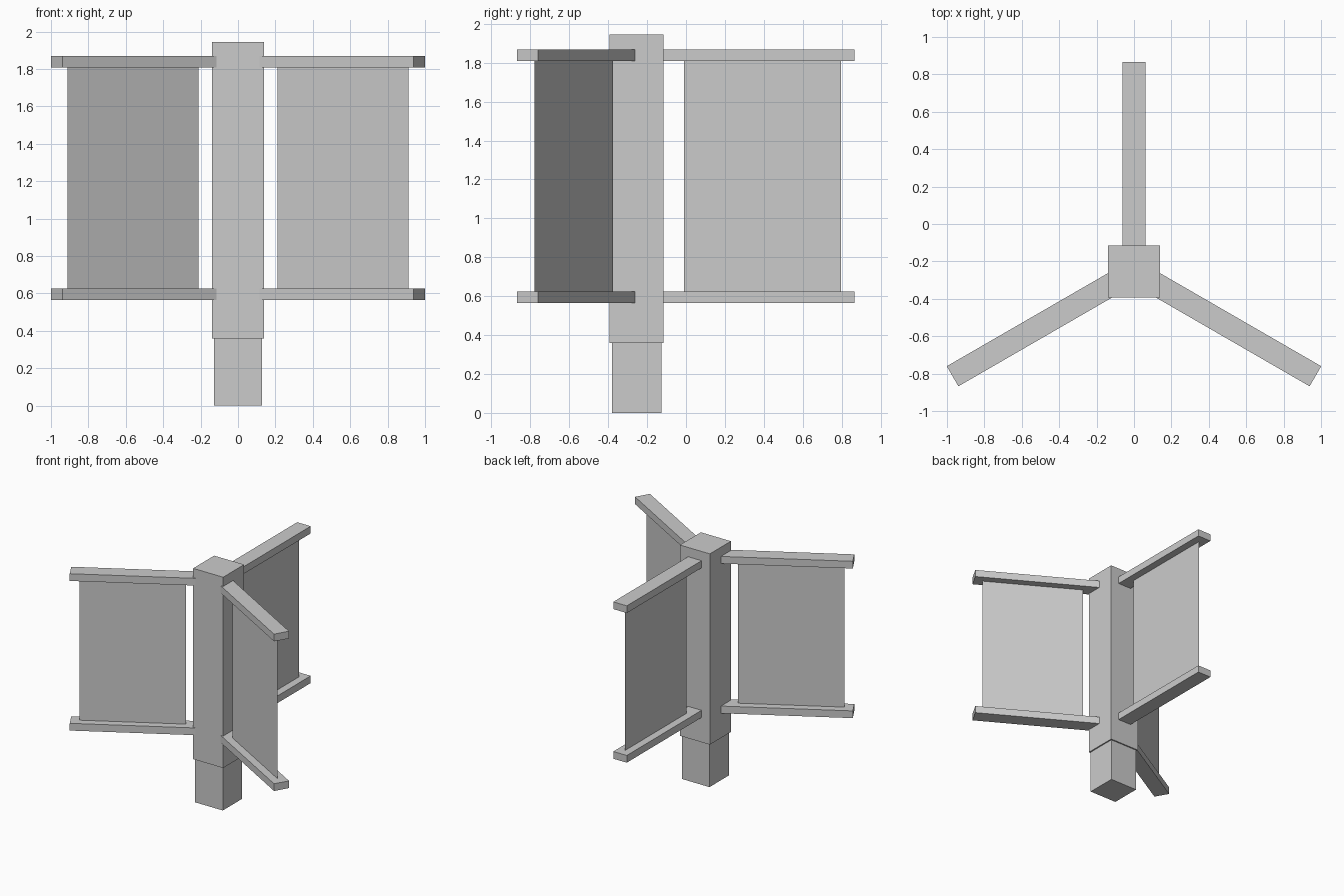
import bpy
import bmesh
from math import radians
from mathutils import Matrix, Vector

if "Cube" in bpy.data.objects:
    bpy.data.objects.remove(bpy.data.objects["Cube"], do_unlink=True)

AXIS = Vector((0, -0.254, 0))   # centre line of the post

grey = bpy.data.materials.new("plain_grey")
grey.use_nodes = True
colour = (0.6, 0.6, 0.6, 1)
grey.diffuse_color = colour
grey.node_tree.nodes["Principled BSDF"].inputs["Base Color"].default_value = colour


def finish(name, bm, angle=0):
    """Turn the mesh about the post axis and add it to the scene."""
    bm.transform(Matrix.Translation(AXIS) @ Matrix.Rotation(radians(angle), 4, "Z"))
    mesh = bpy.data.meshes.new(name)
    bm.to_mesh(mesh)
    bm.free()
    mesh.materials.append(grey)
    bpy.context.collection.objects.link(bpy.data.objects.new(name, mesh))


def box(name, low, high, angle=0):
    low, high = Vector(low), Vector(high)
    bm = bmesh.new()
    bmesh.ops.create_cube(bm, size=1)
    bm.transform(Matrix.Translation((low + high) / 2) @ Matrix.Diagonal((high - low).to_4d()))
    finish(name, bm, angle)


def sheet(name, inner, outer, bottom, top, angle):
    bm = bmesh.new()
    corners = [(inner, bottom), (outer, bottom), (outer, top), (inner, top)]
    bm.faces.new([bm.verts.new((r, 0, z)) for r, z in corners])
    finish(name, bm, angle)


# Square post on a slightly narrower foot
box("post_foot", (-0.127, -0.127, 0), (0.127, 0.127, 0.36))
box("post", (-0.138, -0.138, 0.36), (0.138, 0.138, 1.945))

# Three banners, each a thin sheet held between two arms
for side, angle in (("back", 90), ("right", 210), ("left", 330)):
    box(side + "_lower_arm", (0.1, -0.062, 0.565), (1.12, 0.062, 0.625), angle)
    box(side + "_upper_arm", (0.1, -0.062, 1.808), (1.12, 0.062, 1.868), angle)
    sheet(side + "_banner", 0.245, 1.052, 0.625, 1.808, angle)
